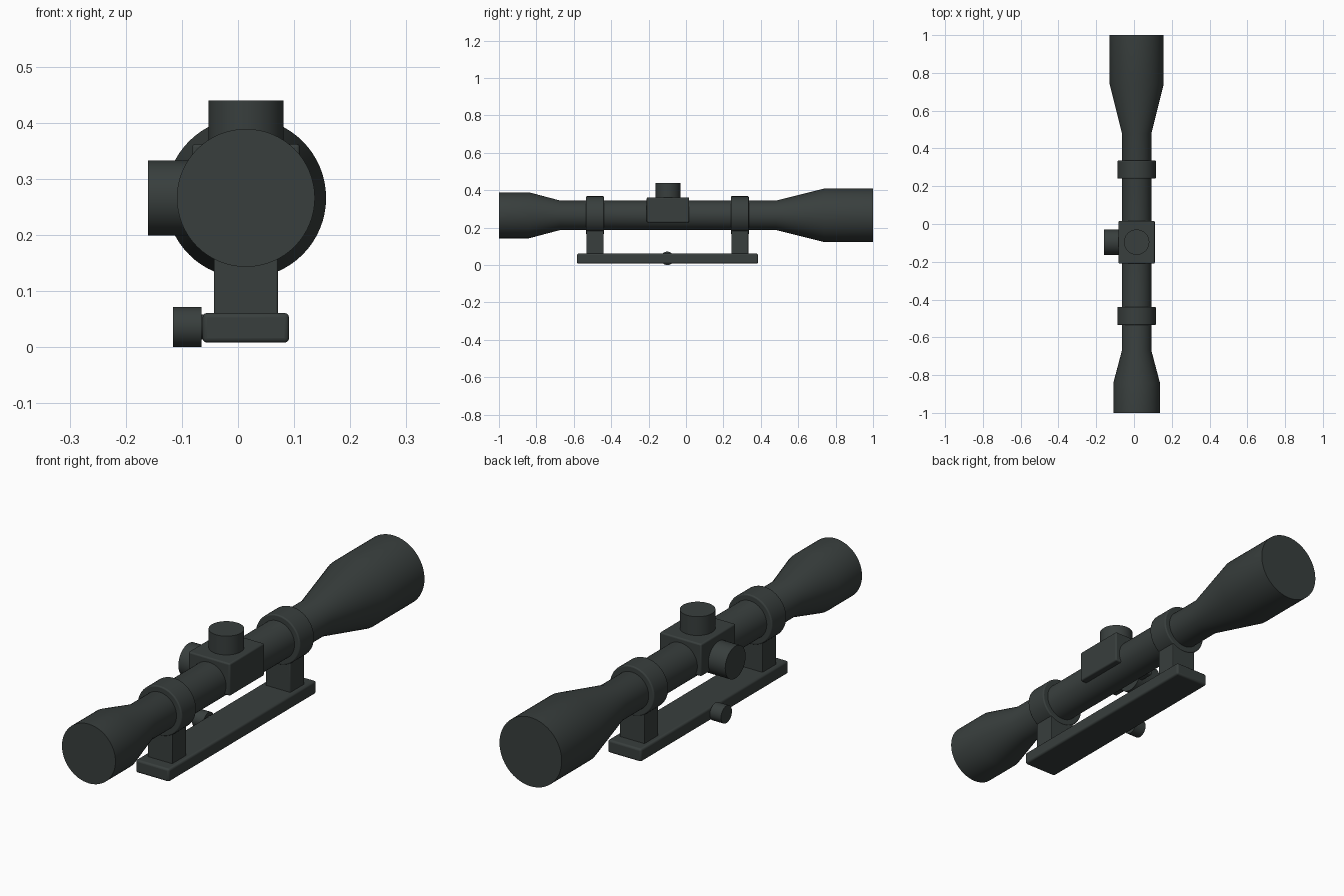
import bpy, bmesh, math
from mathutils import Matrix, Vector

cube = bpy.data.objects.get("Cube")
if cube:
    bpy.data.objects.remove(cube, do_unlink=True)

mat = bpy.data.materials.new("dark green grey")
mat.use_nodes = True
COLOR = (0.040, 0.049, 0.047, 1)
mat.diffuse_color = COLOR
bsdf = mat.node_tree.nodes["Principled BSDF"]
bsdf.inputs["Base Color"].default_value = COLOR
bsdf.inputs["Roughness"].default_value = 0.6

CX, CZ = 0.014, 0.266   # optical axis
TURRET_Y = -0.096


def finish(name, bm, bevel=0.0):
    bmesh.ops.recalc_face_normals(bm, faces=bm.faces)
    me = bpy.data.meshes.new(name)
    bm.to_mesh(me)
    bm.free()
    me.materials.append(mat)
    ob = bpy.data.objects.new(name, me)
    bpy.context.collection.objects.link(ob)
    if bevel:
        mod = ob.modifiers.new("soft edges", "BEVEL")
        mod.width = bevel
        mod.segments = 3
        mod.limit_method = "ANGLE"
        mod.angle_limit = math.radians(40)
    bpy.ops.object.select_all(action="DESELECT")
    ob.select_set(True)
    bpy.context.view_layer.objects.active = ob
    bpy.ops.object.shade_smooth_by_angle(angle=math.radians(30))
    return ob


def lathe(name, profile, center, axis="Y", sides=64, bevel=0.0):
    """Capped solid of revolution; profile holds (position, radius) along the axis."""
    turn = {"X": Matrix.Rotation(math.pi / 2, 4, "Y"),
            "Y": Matrix.Rotation(-math.pi / 2, 4, "X"),
            "Z": Matrix.Identity(4)}[axis]
    place = Matrix.Translation(Vector(center)) @ turn
    bm = bmesh.new()
    rings = []
    for pos, r in profile:
        angles = [2 * math.pi * i / sides for i in range(sides)]
        rings.append([bm.verts.new(place @ Vector((r * math.cos(a), r * math.sin(a), pos)))
                      for a in angles])
    for a, b in zip(rings, rings[1:]):
        for i in range(sides):
            j = (i + 1) % sides
            bm.faces.new((a[i], a[j], b[j], b[i]))
    bm.faces.new(rings[0])
    bm.faces.new(rings[-1])
    return finish(name, bm, bevel)


def box(name, lo, hi, bevel):
    lo, hi = Vector(lo), Vector(hi)
    bm = bmesh.new()
    bmesh.ops.create_cube(bm, size=1)
    bmesh.ops.scale(bm, vec=hi - lo, verts=bm.verts)
    bmesh.ops.translate(bm, vec=(lo + hi) / 2, verts=bm.verts)
    return finish(name, bm, bevel)


# Main tube with flared eyepiece and objective
lathe("scope_tube", [(-1, 0.123), (-0.84, 0.123), (-0.67, 0.078),
                     (0.48, 0.078), (0.74, 0.143), (1, 0.143)], (CX, 0, CZ))

# Mounting rings and their posts
for side, y in (("front", -0.487), ("rear", 0.288)):
    lathe(side + "_ring", [(-0.048, 0.102), (0.048, 0.102)], (CX, y, CZ), bevel=0.005)
    box(side + "_post", (CX - 0.057, y - 0.046, 0.05), (CX + 0.057, y + 0.046, 0.22), 0.003)

# Mounting rail
box("base_rail", (-0.063, -0.583, 0.008), (0.091, 0.385, 0.061), 0.008)

# Turret housing and adjustment knobs
box("turret_housing", (-0.082, -0.21, 0.228), (0.11, 0.017, 0.362), 0.006)
lathe("top_knob", [(0.34, 0.067), (0.44, 0.067)], (CX, TURRET_Y, 0), "Z")
lathe("side_knob", [(-0.16, 0.067), (-0.06, 0.067)], (0, TURRET_Y, CZ), "X")

# Clamp screw on the rail
lathe("clamp_knob", [(-0.116, 0.036), (-0.065, 0.036)], (0, -0.1, 0.036), "X", 48)
lathe("clamp_stem", [(-0.07, 0.022), (-0.05, 0.022)], (0, -0.1, 0.036), "X", 32)
